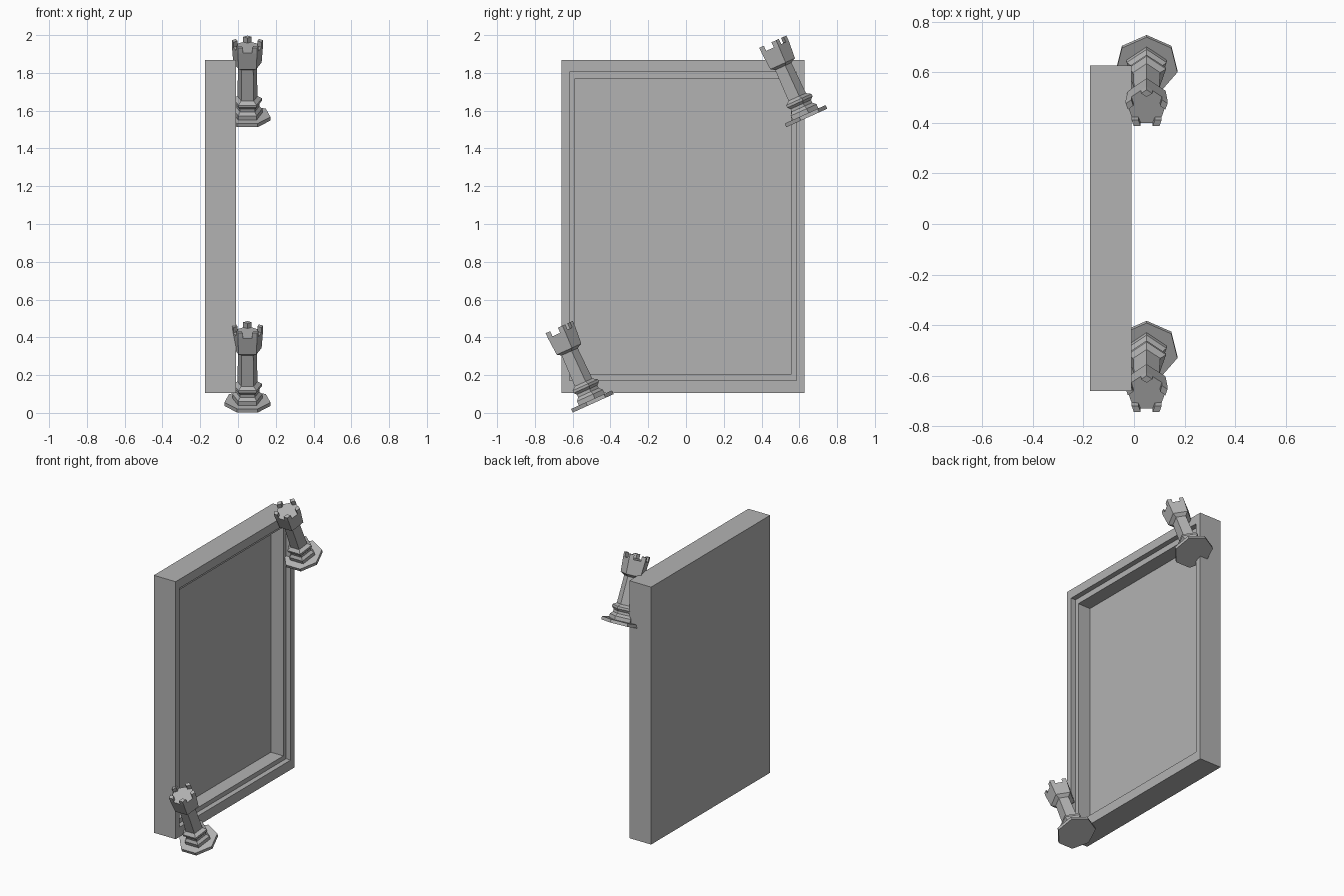
import bpy, bmesh, math
from mathutils import Matrix, Vector

if "Cube" in bpy.data.objects:
    bpy.data.objects.remove(bpy.data.objects["Cube"])

grey = bpy.data.materials.new("stone grey")
grey.diffuse_color = (0.45, 0.45, 0.45, 1)
grey.use_nodes = True
grey.node_tree.nodes["Principled BSDF"].inputs["Base Color"].default_value = grey.diffuse_color


def finish(bm, name):
    bmesh.ops.recalc_face_normals(bm, faces=bm.faces[:])
    me = bpy.data.meshes.new(name)
    bm.to_mesh(me)
    bm.free()
    me.materials.append(grey)
    ob = bpy.data.objects.new(name, me)
    bpy.context.collection.objects.link(ob)
    return ob


def loft(bm, loops):
    """Skin a stack of point loops and cap both ends."""
    rings = [[bm.verts.new(p) for p in loop] for loop in loops]
    n = len(rings[0])
    for a, b in zip(rings, rings[1:]):
        for i in range(n):
            j = (i + 1) % n
            bm.faces.new((a[i], a[j], b[j], b[i]))
    bm.faces.new(rings[0][::-1])
    bm.faces.new(rings[-1])


def polygon(r, z, n):
    """Regular polygon with one corner towards +y."""
    return [Vector((r * math.sin(2 * math.pi * i / n),
                    r * math.cos(2 * math.pi * i / n), z)) for i in range(n)]


# Tray-like frame: back, outer wall, rim, shallow step, deep recess
def rect(x, y0, y1, z0, z1):
    return [(x, y0, z0), (x, y1, z0), (x, y1, z1), (x, y0, z1)]


outer = (-0.66, 0.627, 0.106, 1.867)
lip = (-0.618, 0.584, 0.172, 1.806)
inner = (-0.591, 0.555, 0.202, 1.767)
bm = bmesh.new()
loft(bm, [rect(-0.175, *outer), rect(-0.01, *outer), rect(-0.01, *lip),
          rect(-0.045, *lip), rect(-0.045, *inner), rect(-0.14, *inner)])
finish(bm, "frame")

TILT = math.radians(24.3)
CROWN_R, CROWN_Z, TOP_Z = 0.087, 0.412, 0.442


def tower(label, y, z):
    place = Matrix.Translation((0.05, y, z)) @ Matrix.Rotation(TILT, 4, 'X')

    # Seven-sided foot
    bm = bmesh.new()
    loft(bm, [polygon(0.125, 0, 7), polygon(0.125, 0.021, 7)])
    finish(bm, label + "_foot").matrix_world = place

    # Five-sided body: two mouldings, shaft and crown
    profile = [(0.083, 0.02), (0.083, 0.045), (0.066, 0.062), (0.066, 0.078),
               (0.081, 0.092), (0.081, 0.106), (0.056, 0.122), (0.052, 0.300),
               (0.079, 0.314), (CROWN_R, CROWN_Z)]
    bm = bmesh.new()
    loft(bm, [polygon(r, h, 5) for r, h in profile])
    finish(bm, label + "_body").matrix_world = place

    # Merlons on the five crown corners
    bm = bmesh.new()
    ring = polygon(CROWN_R, 0, 5)
    for i in range(5):
        v, a, b = ring[i], ring[i - 1], ring[(i + 1) % 5]
        kite = [v, v.lerp(b, 0.27), v * 0.64, v.lerp(a, 0.27)]
        loft(bm, [[p + Vector((0, 0, h)) for p in kite]
                  for h in (CROWN_Z - 0.002, TOP_Z)])
    finish(bm, label + "_merlons").matrix_world = place


tower("lower_tower", -0.497, 0.048)
tower("upper_tower", 0.634, 1.559)
